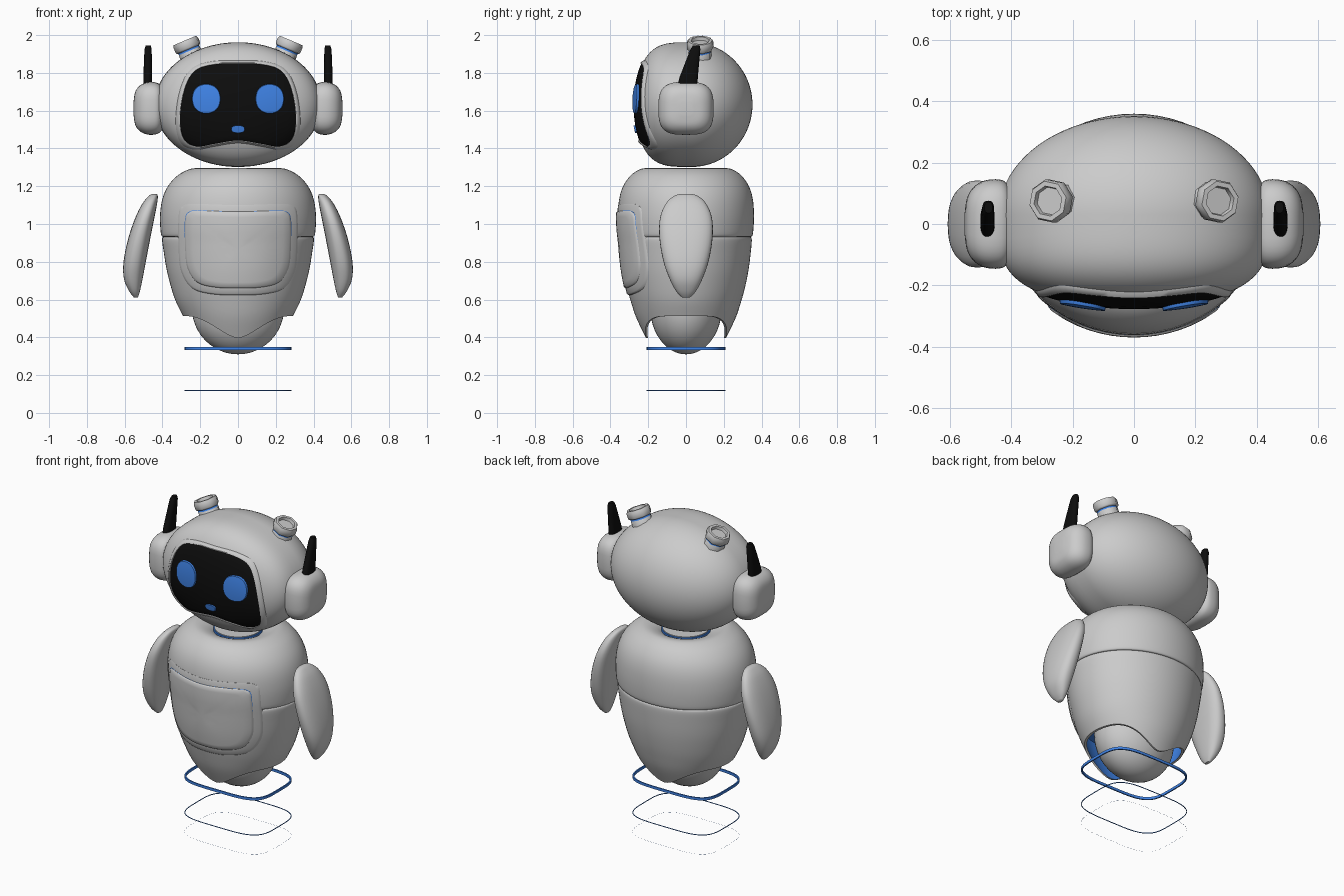
import bpy, bmesh, math
from mathutils import Matrix, Vector

if "Cube" in bpy.data.objects:
    bpy.data.objects.remove(bpy.data.objects["Cube"])


def material(name, rgb):
    m = bpy.data.materials.new(name)
    m.diffuse_color = (*rgb, 1)
    m.use_nodes = True
    m.node_tree.nodes["Principled BSDF"].inputs["Base Color"].default_value = m.diffuse_color
    return m


GREY = material("light grey", (0.6, 0.6, 0.6))
BLUE = material("bright blue", (0.055, 0.25, 0.87))
BLACK = material("black", (0.004, 0.004, 0.004))


def finish(name, bm, mats, angle=35, front=False):
    bmesh.ops.recalc_face_normals(bm, faces=bm.faces)
    if front and sum(f.normal.y * f.calc_area() for f in bm.faces) > 0:
        bmesh.ops.reverse_faces(bm, faces=bm.faces)
    me = bpy.data.meshes.new(name)
    bm.to_mesh(me)
    bm.free()
    for m in mats:
        me.materials.append(m)
    ob = bpy.data.objects.new(name, me)
    bpy.context.collection.objects.link(ob)
    bpy.ops.object.select_all(action='DESELECT')
    ob.select_set(True)
    bpy.context.view_layer.objects.active = ob
    bpy.ops.object.shade_smooth_by_angle(angle=math.radians(angle))
    return ob


def loft(name, rings, mats, rule=None, closed=False, angle=35):
    """Skin a list of rings; rule(i) gives the material of band i."""
    bm = bmesh.new()
    vs = [[bm.verts.new(p) for p in r] for r in rings]
    n, count = len(rings[0]), len(rings)
    for i in range(count if closed else count - 1):
        a, b = vs[i], vs[(i + 1) % count]
        for j in range(n):
            f = bm.faces.new((a[j], a[(j + 1) % n], b[(j + 1) % n], b[j]))
            f.material_index = rule(i) if rule else 0
    if not closed:
        bm.faces.new(vs[0])
        bm.faces.new(vs[-1]).material_index = rule(count - 2) if rule else 0
    return finish(name, bm, mats, angle)


def oval(rx, ry, power=2.0, n=48):
    """Superellipse outline points."""
    pts = []
    for i in range(n):
        c, s = math.cos(math.tau * i / n), math.sin(math.tau * i / n)
        pts.append((rx * math.copysign(abs(c) ** (2 / power), c),
                    ry * math.copysign(abs(s) ** (2 / power), s)))
    return pts


def smooth(pts, closed=False, steps=5):
    """Catmull-Rom curve through the points."""
    pts = [Vector(p) for p in pts]
    n, out = len(pts), []
    get = (lambda i: pts[i % n]) if closed else (lambda i: pts[max(0, min(n - 1, i))])
    for i in range(n if closed else n - 1):
        a, b, c, d = (get(i + k) for k in (-1, 0, 1, 2))
        for k in range(steps):
            t = k / steps
            out.append(0.5 * (2 * b + (c - a) * t + (2 * a - 5 * b + 4 * c - d) * t * t
                              + (3 * b - a - 3 * c + d) * t ** 3))
    return out if closed else out + [pts[-1]]


def mirrored(half):
    """Close a half outline that runs from top centre to bottom centre."""
    return smooth(half + [(-x, z) for x, z in half[-2:0:-1]], True)


def patch(name, outline, centre, surf, off, mat, drop=0.02):
    """Rounded plate that follows the front surface surf(x, z)."""
    bm = bmesh.new()
    cx, cz = centre
    rings = []
    for s, k in ((1, None), (1, 0.5), (0.97, 1), (0.85, 1), (0.65, 1), (0.45, 1), (0.22, 1)):
        ring = []
        for x, z in outline:
            px, pz = cx + (x - cx) * s, cz + (z - cz) * s
            o = -drop if k is None else off(pz) * k
            ring.append(bm.verts.new((px, surf(px, pz) - o, pz)))
        rings.append(ring)
    mid = bm.verts.new((cx, surf(cx, cz) - off(cz), cz))
    n = len(outline)
    for a, b in zip(rings, rings[1:]):
        for j in range(n):
            bm.faces.new((a[j], a[(j + 1) % n], b[(j + 1) % n], b[j]))
    for j in range(n):
        bm.faces.new((rings[-1][j], rings[-1][(j + 1) % n], mid))
    return finish(name, bm, [mat], 50, True)


# Head: ellipsoid with a flattened front
HX, HY, HZ, POWER = 0.442, 0.03, 1.632, 0.26


def head_y(x, z):
    q = max(0, 1 - (x / HX) ** 2 - ((z - HZ) / 0.33) ** 2)
    return HY - 0.302 * q ** POWER


bm = bmesh.new()
bmesh.ops.create_uvsphere(bm, u_segments=80, v_segments=48, radius=1)
for v in bm.verts:
    x, y, z = v.co
    y = 0.322 * y if y > 0 else -0.302 * abs(y) ** (2 * POWER)
    v.co = (HX * x, HY + y, HZ + 0.33 * z)
finish("head", bm, [GREY], 60)

# Face screen with its raised rim, eyes and mouth
FACE = mirrored([(0, 1.85), (.13, 1.845), (.23, 1.81), (.285, 1.71), (.308, 1.56),
                 (.288, 1.45), (.22, 1.41), (.12, 1.425), (0, 1.442)])
patch("face_screen", FACE, (0, HZ), head_y, lambda z: 0.006, BLACK, 0.005)
rim = []
for grow, off in ((0.99, -0.01), (1.0, 0.012), (1.02, 0.014), (1.07, 0.004), (1.08, -0.02)):
    pts = [(x * grow, HZ + (z - HZ) * grow) for x, z in FACE]
    rim.append([(x, head_y(x, z) - off, z) for x, z in pts])
loft("face_rim", rim, [GREY], closed=True, angle=50)
for side, s in (("left", -1), ("right", 1)):
    patch(side + "_eye", [(s * 0.168 + a, 1.663 + b) for a, b in oval(0.075, 0.078, 2.2, 32)],
          (s * 0.168, 1.663), head_y, lambda z: 0.016, BLUE, 0)
patch("mouth", [(a, 1.502 + b) for a, b in oval(0.036, 0.02, 2.6, 16)],
      (0, 1.502), head_y, lambda z: 0.015, BLUE, 0)

# Body profile: height, half width, half depth
UPPER = smooth([(1.25, .12, .12), (1.28, .165, .16), (1.295, .22, .21), (1.287, .265, .25),
                (1.255, .322, .295), (1.2, .371, .333), (1.13, .401, .354), (1.04, .413, .36),
                (.947, .408, .354), (.932, .396, .342)])
LOWER = smooth([(.932, .388, .335), (.922, .402, .348), (.85, .393, .343), (.75, .376, .33),
                (.65, .35, .309), (.58, .325, .289), (.5, .284, .262), (.39, .23, .208)])
SIDE = sorted([tuple(p) for p in LOWER if p[0] < .91] + [tuple(p) for p in UPPER if .95 < p[0] < 1.2])


def radii(z):
    for a, b in zip(SIDE, SIDE[1:]):
        if a[0] <= z <= b[0]:
            t = (z - a[0]) / max(b[0] - a[0], 1e-6)
            return a[1] + (b[1] - a[1]) * t, a[2] + (b[2] - a[2]) * t
    return SIDE[0][1:] if z < SIDE[0][0] else SIDE[-1][1:]


def body_y(x, z):
    rx, ry = radii(z)
    return -ry * math.sqrt(max(0, 1 - (x / rx) ** 2))


loft("upper_body", [[(x, y, z) for x, y in oval(rx, ry, 2, 64)] for z, rx, ry in UPPER], [GREY], angle=50)


# Lower body: wavy hem, blue lining inside
def shell_ring(t, scale, top):
    ring = []
    for i in range(64):
        c, s = math.cos(math.tau * i / 64), math.sin(math.tau * i / 64)
        u = min(1, abs(c) / 0.92)
        hem = 0.397 + 0.115 * u * u * (3 - 2 * u)
        z = top + (hem - top) * t
        rx, ry = radii(z)
        ring.append((rx * scale * c, ry * scale * s, z))
    return ring


outer = [[(x, y, z) for x, y in oval(rx, ry, 2, 64)] for z, rx, ry in LOWER[:11]]
outer += [shell_ring(k / 14, 1, LOWER[10][0]) for k in range(1, 15)]
edge = len(outer)
inner = [shell_ring(1 - k / 4, 0.95 - 0.01 * k, 0.64) for k in range(5)]
loft("lower_body", outer + inner, [GREY, BLUE], lambda i: int(i >= edge), angle=50)

# Rounded base inside the hem
bm = bmesh.new()
bmesh.ops.create_uvsphere(bm, u_segments=48, v_segments=24, radius=1,
                          matrix=Matrix.Translation((0, 0, .56)) @ Matrix.Diagonal((.245, .19, .25, 1)))
finish("base_core", bm, [GREY], 60)

# Neck plate in a thin blue collar
loft("neck_plate", [[(x, y, z) for x, y in oval(r, r)] for z, r in ((1.24, .132), (1.279, .132))], [GREY])
loft("neck_collar", [[(x, y, z) for x, y in oval(r, r)] for z, r in ((1.24, .139), (1.275, .139))], [BLUE])

# Chest frame, blue gap and panel
PANEL = [(0, 1.065), (.2, 1.07), (.262, 1.06), (.28, 1.01), (.279, .85), (.265, .76),
         (.215, .69), (.12, .664), (0, .66)]
for name, grow, base, mat in (("chest_frame", 0.035, 0.0, GREY), ("chest_gap", 0.002, 0.002, BLUE),
                              ("chest_panel", 0, 0.007, GREY)):
    half = [(x * (1 + grow / 0.28), .865 + (z - .865) * (1 + grow / 0.2)) for x, z in PANEL]
    patch(name, mirrored(half), (0, .865), body_y,
          lambda z, b=base: b + 0.003 + 0.006 * (1.07 - z) / 0.4, mat)

for side, s in (("left", -1), ("right", 1)):
    # Ear pods: x, half depth, half height
    ear = smooth([(.40, .115, .115), (.425, .141, .134), (.46, .146, .14), (.495, .139, .134),
                  (.525, .119, .116), (.545, .085, .085), (.553, .035, .035)], steps=4)
    loft(side + "_ear", [[(s * x, y, 1.612 + z) for y, z in oval(ry, rz, 3.2, 40)] for x, ry, rz in ear],
         [GREY], angle=50)

    # Antennas: height, x, y, half width, half depth
    aerial = [(1.72, .478, .005, .024, .054), (1.78, .478, .015, .023, .048), (1.86, .477, .034, .021, .036),
              (1.925, .476, .05, .019, .026), (1.945, .475, .054, .013, .018)]
    loft(side + "_antenna", [[(s * (cx + x), cy + y, z) for x, y in oval(rx, ry, 2.6, 20)]
                             for z, cx, cy, rx, ry in aerial], [BLACK])

    # Flipper arms: height, inner x, outer x, half depth
    arm = smooth([(1.16, .435, .452, .02), (1.15, .425, .47, .06), (1.11, .428, .505, .105),
                  (1.03, .443, .545, .138), (.92, .465, .582, .14), (.8, .488, .606, .119),
                  (.71, .505, .604, .087), (.645, .519, .577, .053), (.61, .53, .55, .02)], steps=4)
    loft(side + "_arm", [[(s * ((a + b) / 2 + x), y, z) for x, y in oval((b - a) / 2, r, 2.4, 32)]
                         for z, a, b, r in arm], [GREY], angle=50)

    # Octagonal head bolts, tilted outward
    bolt = [(.062, -.05), (.062, .02), (.061, .021), (.061, .029), (.068, .031), (.072, .038),
            (.072, .066), (.066, .08), (.05, .08), (.046, .062)]
    ob = loft(side + "_head_bolt", [[(r * math.cos(math.tau * (k + .25) / 8), r * math.sin(math.tau * (k + .25) / 8), z)
                                     for k in range(8)] for r, z in bolt],
              [GREY, BLUE], lambda i: int(i in (1, 2)), angle=50)
    ob.matrix_world = Matrix.Translation((s * .25, .075, 1.898)) @ Matrix.Rotation(s * math.radians(23), 4, 'Y')

# Hover rings under the body: bottom height, thickness, width
for name, z, h, w in (("hover_ring_top", .334, .016, .007), ("hover_ring_middle", .117, .004, .003),
                      ("hover_ring_bottom", 0, .0005, .0005)):
    section = ((0, 0), (0, h), (w, h), (w, 0))
    loft(name, [[(x, y, z + dz) for x, y in oval(.283 - d, .208 - d, 4, 64)] for d, dz in section],
         [BLUE], closed=True)
